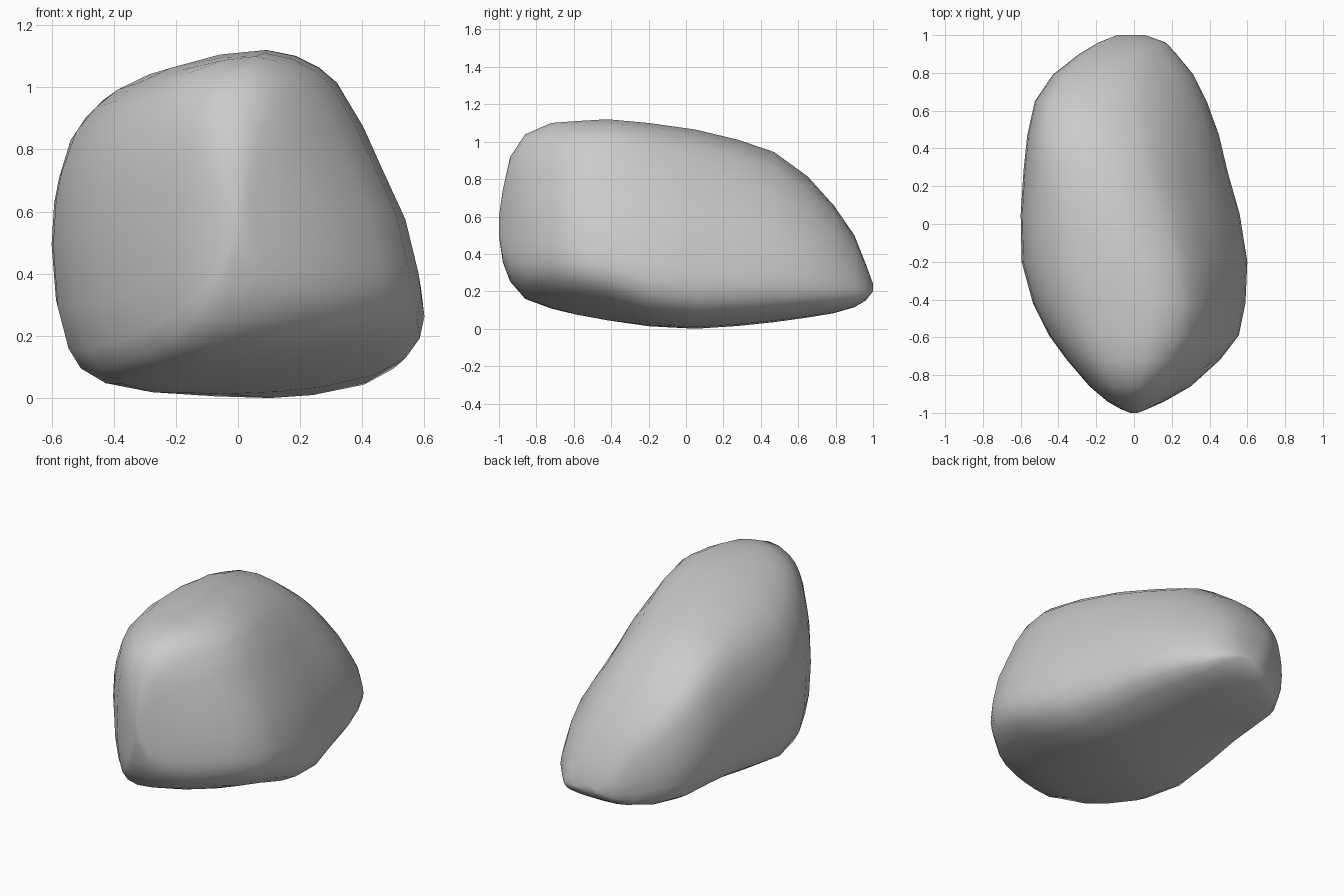
import bpy, bmesh

# Cross-section outline of the boulder (x, z), seen from the front
OUTLINE = [(-0.60, 0.50), (-0.585, 0.30), (-0.55, 0.165), (-0.51, 0.10), (-0.43, 0.05),
           (-0.28, 0.015), (-0.05, 0.0), (0.13, 0.0), (0.27, 0.01), (0.44, 0.045),
           (0.54, 0.10), (0.585, 0.165), (0.60, 0.24), (0.59, 0.33), (0.545, 0.53),
           (0.475, 0.69), (0.40, 0.86), (0.31, 1.01), (0.25, 1.06), (0.17, 1.10),
           (0.07, 1.12), (-0.09, 1.105), (-0.26, 1.06), (-0.37, 1.01), (-0.45, 0.95),
           (-0.52, 0.87), (-0.57, 0.74), (-0.59, 0.65)]

# Slices front to back: y, left, right, bottom, top, lean of the top to the left, tilt of the underside
SLICES = [(-1.00, -0.02, 0.02, 0.50, 0.60, 0.10, 0.0),
          (-0.98, -0.07, 0.07, 0.36, 0.74, 0.10, 0.03),
          (-0.94, -0.14, 0.16, 0.26, 0.92, 0.10, 0.06),
          (-0.86, -0.235, 0.30, 0.175, 1.04, 0.09, 0.10),
          (-0.72, -0.355, 0.455, 0.12, 1.10, 0.06, 0.14),
          (-0.59, -0.45, 0.555, 0.085, 1.11, 0.03, 0.15),
          (-0.42, -0.535, 0.59, 0.05, 1.12, 0.0, 0.13),
          (-0.20, -0.595, 0.60, 0.015, 1.10, 0.04, 0.04),
          (0.05, -0.60, 0.56, 0.0, 1.065, 0.11, -0.10),
          (0.28, -0.585, 0.495, 0.015, 1.01, 0.18, -0.16),
          (0.47, -0.565, 0.45, 0.035, 0.945, 0.23, -0.14),
          (0.65, -0.525, 0.385, 0.06, 0.815, 0.25, -0.08),
          (0.79, -0.43, 0.315, 0.083, 0.66, 0.25, -0.03),
          (0.90, -0.29, 0.225, 0.115, 0.50, 0.22, 0.0),
          (0.96, -0.19, 0.17, 0.15, 0.35, 0.15, 0.0),
          (1.00, -0.09, 0.06, 0.20, 0.24, 0.0, 0.0)]


def slice_ring(bm, y, left, right, bottom, top, lean, tilt):
    """Fit the leaned and tilted outline into the slice's extents."""
    ring = []
    for x, z in OUTLINE:
        s = z / 1.12
        lift = tilt * x * (1 - s) ** 2 if tilt > 0 or x < 0 else 0
        x -= lean * s * s * (1 - (x / 0.6) ** 2)
        ring.append(bm.verts.new((left + (x + 0.6) / 1.2 * (right - left), y,
                                  max(bottom * 0.9, bottom + s * (top - bottom) + lift))))
    return ring


# Boulder: loft through the slices and close both ends
bm = bmesh.new()
rings = [slice_ring(bm, *s) for s in SLICES]
n = len(OUTLINE)
for a, b in zip(rings, rings[1:]):
    for i in range(n):
        j = (i + 1) % n
        bm.faces.new((a[i], a[j], b[j], b[i]))
bm.faces.new(rings[0])
bm.faces.new(rings[-1])
bmesh.ops.recalc_face_normals(bm, faces=bm.faces)
for f in bm.faces:
    f.smooth = True

mesh = bpy.data.meshes.new("boulder")
bm.to_mesh(mesh)
bm.free()
boulder = bpy.data.objects.new("boulder", mesh)
bpy.context.collection.objects.link(boulder)
